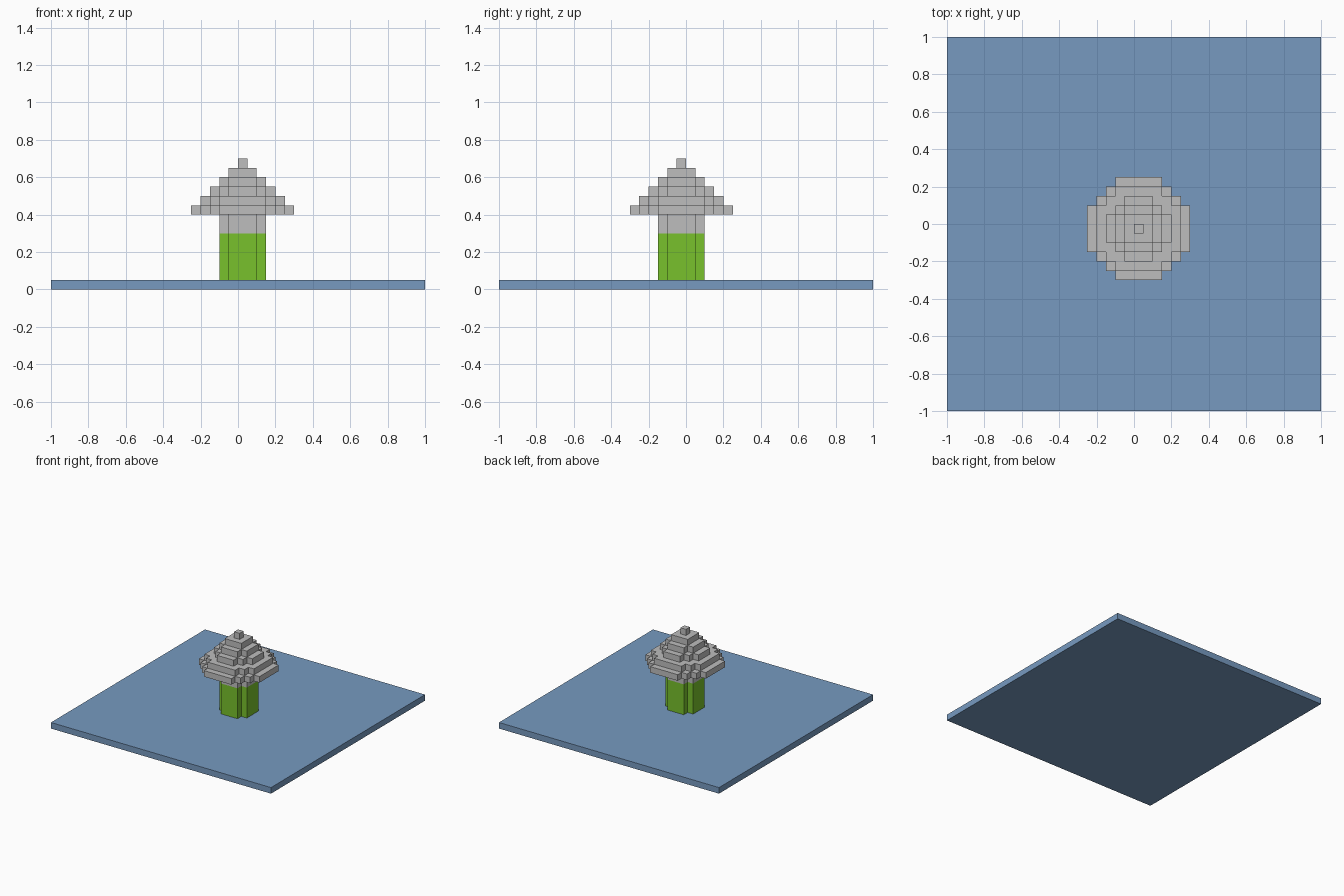
import bpy
import bmesh

cube = bpy.data.objects.get("Cube")
if cube:
    bpy.data.objects.remove(cube, do_unlink=True)

U = 0.05                  # edge of one block
CX, CY = 0.025, -0.025    # axis of the tower


def material(name, rgb):
    m = bpy.data.materials.new(name)
    m.use_nodes = True
    m.diffuse_color = (*rgb, 1)
    bsdf = m.node_tree.nodes["Principled BSDF"]
    bsdf.inputs["Base Color"].default_value = (*rgb, 1)
    bsdf.inputs["Roughness"].default_value = 0.8
    return m


blue = material("water blue", (0.184, 0.323, 0.527))
green = material("leaf green", (0.188, 0.533, 0.025))
grey = material("stone grey", (0.515, 0.515, 0.515))


def outline(radius, flat):
    """Stepped round outline: straight sides of half-width flat, one-block steps at the corners."""
    quarter = [(radius, flat)]
    for i in range(round(radius - flat)):
        quarter += [(radius - 1 - i, flat + i), (radius - 1 - i, flat + i + 1)]
    points = []
    for _ in range(4):
        points += quarter
        quarter = [(-y, x) for x, y in quarter]
    return points


def stepped_part(name, mat, tiers):
    """Stack of extruded stepped outlines; each tier is (radius, flat, bottom, top) in blocks."""
    bm = bmesh.new()
    for radius, flat, bottom, top in tiers:
        ring = [bm.verts.new((CX + x * U, CY + y * U, bottom * U))
                for x, y in outline(radius, flat)]
        base = bm.faces.new(ring)
        base.normal_update()
        ext = bmesh.ops.extrude_face_region(bm, geom=[base], use_keep_orig=True)
        verts = [v for v in ext["geom"] if isinstance(v, bmesh.types.BMVert)]
        bmesh.ops.translate(bm, vec=(0, 0, (top - bottom) * U), verts=verts)
    bmesh.ops.recalc_face_normals(bm, faces=bm.faces)
    mesh = bpy.data.meshes.new(name)
    bm.to_mesh(mesh)
    bm.free()
    mesh.materials.append(mat)
    obj = bpy.data.objects.new(name, mesh)
    bpy.context.collection.objects.link(obj)
    return obj


# Flat square ground slab
bpy.ops.mesh.primitive_cube_add(size=1, location=(0, 0, U / 2))
slab = bpy.context.object
slab.name = "ground_slab"
slab.scale = (2, 2, U)
bpy.ops.object.transform_apply(location=False, rotation=False, scale=True)
slab.data.materials.append(blue)

# Round tower: green lower wall, grey neck
stepped_part("tower_wall", green, [(2.5, 1.5, 1, 6)])
stepped_part("tower_neck", grey, [(2.5, 1.5, 6, 8)])

# Stepped conical roof, one block high per tier
roof = [(5.5, 2.5), (4.5, 2.5), (3.5, 1.5), (2.5, 1.5), (1.5, 1.5), (0.5, 0.5)]
stepped_part("stepped_roof", grey,
             [(r, f, 8 + i, 9 + i) for i, (r, f) in enumerate(roof)])
